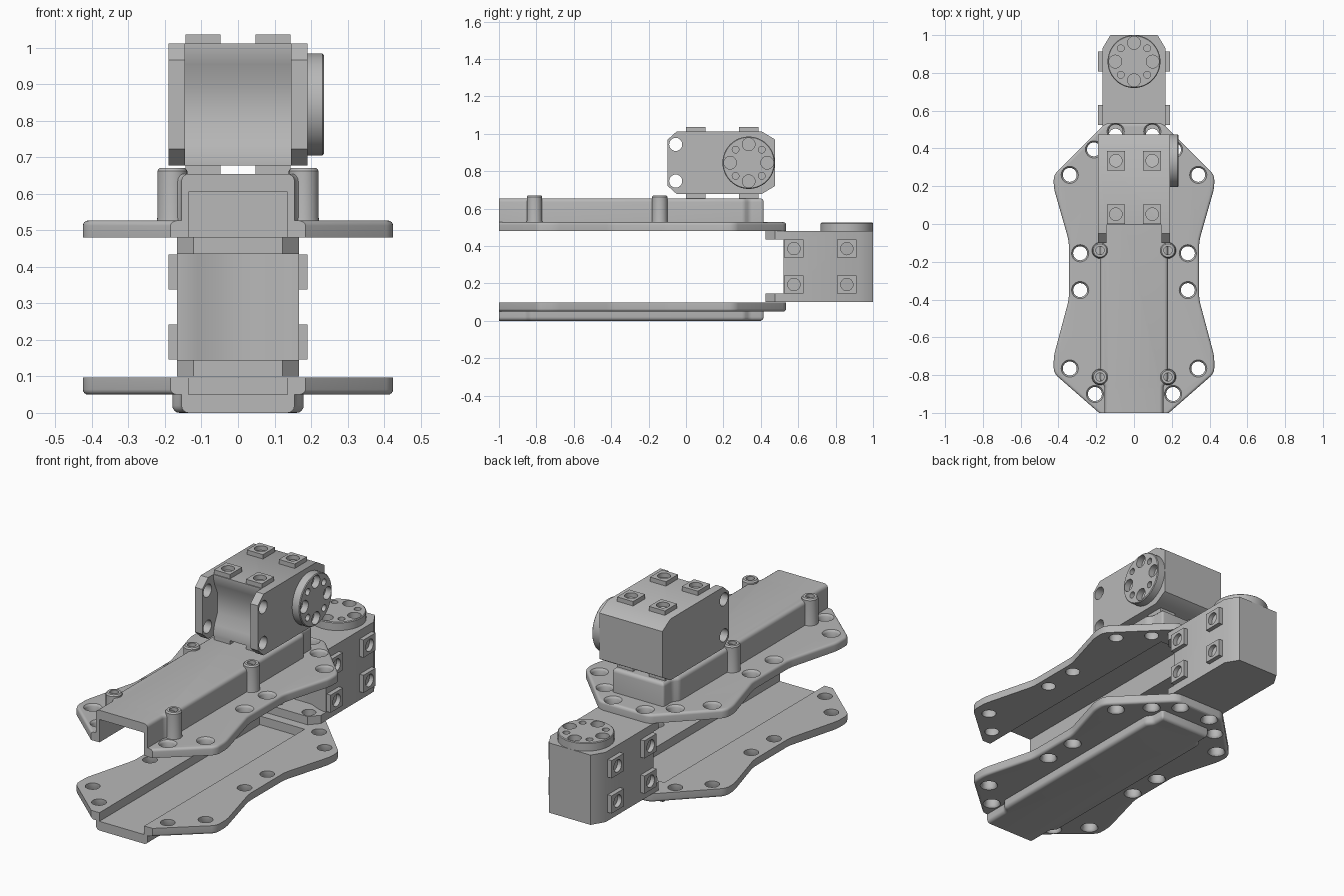
import bpy, bmesh, math
from mathutils import Matrix, Vector

if "Cube" in bpy.data.objects:
    bpy.data.objects.remove(bpy.data.objects["Cube"], do_unlink=True)

grey = bpy.data.materials.new("plain grey")
grey.use_nodes = True
colour = (0.48, 0.48, 0.48, 1)
grey.diffuse_color = colour
grey.node_tree.nodes["Principled BSDF"].inputs["Base Color"].default_value = colour

# Local x axis of a turned part, for cylinders lying sideways
SIDEWAYS = Matrix.Rotation(math.pi / 2, 4, 'Y')


def prism(bm, outline, lo, hi, basis=Matrix()):
    """Closed outline in local xy, extruded along local z."""
    n = len(outline)
    a, b = [[bm.verts.new(basis @ Vector((x, y, z))) for x, y in outline] for z in (lo, hi)]
    bm.faces.new(a[::-1])
    bm.faces.new(b)
    for i in range(n):
        j = (i + 1) % n
        bm.faces.new((a[i], a[j], b[j], b[i]))


def lathe(bm, profile, place, sides=32):
    """Solid of revolution about local z from (radius, height) pairs."""
    rings = []
    for r, z in profile:
        rings.append([bm.verts.new(place @ Vector((r * math.cos(math.tau * k / sides),
                      r * math.sin(math.tau * k / sides), z))) for k in range(sides)])
    bm.faces.new(rings[0][::-1])
    bm.faces.new(rings[-1])
    for a, b in zip(rings, rings[1:]):
        for k in range(sides):
            j = (k + 1) % sides
            bm.faces.new((a[k], a[j], b[j], b[k]))


def box(bm, centre, size):
    bmesh.ops.create_cube(bm, size=1, matrix=Matrix.Translation(centre) @ Matrix.Diagonal((*size, 1)))


def make(name, bm):
    bmesh.ops.recalc_face_normals(bm, faces=bm.faces)
    mesh = bpy.data.meshes.new(name)
    bm.to_mesh(mesh)
    bm.free()
    mesh.materials.append(grey)
    ob = bpy.data.objects.new(name, mesh)
    bpy.context.collection.objects.link(ob)
    return ob


def activate(ob):
    bpy.ops.object.select_all(action='DESELECT')
    ob.select_set(True)
    bpy.context.view_layer.objects.active = ob


def cut(ob, bm):
    cutter = make("cutter", bm)
    cutter.hide_render = True
    activate(ob)
    mod = ob.modifiers.new("cut", 'BOOLEAN')
    mod.operation, mod.solver, mod.object = 'DIFFERENCE', 'EXACT', cutter
    bpy.ops.object.modifier_apply(modifier=mod.name)
    bpy.data.objects.remove(cutter, do_unlink=True)


def smooth(ob):
    activate(ob)
    bpy.ops.object.shade_smooth_by_angle(angle=math.radians(32))


def mirrored(half):
    return half + [(-x, y) for x, y in reversed(half)]


def rounded_slab(name, half, lo, hi, corner, rim):
    """Slab with rounded corners and a rounded top rim, left open at the front."""
    bm = bmesh.new()
    prism(bm, mirrored(half), lo, hi)
    upright = [e for e in bm.edges if abs(e.verts[0].co.z - e.verts[1].co.z) > 0.01
               and e.verts[0].co.y > -0.99]
    bmesh.ops.bevel(bm, geom=upright, offset=corner, segments=4, profile=0.5, affect='EDGES')
    top = [e for e in bm.edges if all(abs(v.co.z - hi) < 1e-4 for v in e.verts)
           and not all(v.co.y < -0.999 for v in e.verts)]
    bmesh.ops.bevel(bm, geom=top, offset=rim, segments=4, profile=0.5, affect='EDGES')
    return make(name, bm)


# Body plates, each with a long hollow channel
PLATE = [(0.185, -1), (0.425, -0.79), (0.425, -0.70), (0.345, -0.40), (0.345, -0.09),
         (0.425, 0.19), (0.425, 0.26), (0.15, 0.535)]
CHANNEL = [(0.155, -1), (0.155, -0.86), (0.18, -0.83), (0.18, 0.31), (0.155, 0.34), (0.155, 0.415)]
HOLES = [(0.34, 0.26), (0.212, 0.395), (0.097, 0.49), (0.285, -0.155), (0.285, -0.35),
         (0.34, -0.765), (0.207, -0.9)]
THICK = 0.047


def shell(prefix, height, base, flip):
    plate = rounded_slab(prefix + "_plate", PLATE, 0, THICK, 0.025, 0.014)
    channel = rounded_slab(prefix + "_channel", CHANNEL, 0.035, height, 0.012, 0.02)
    # Bolt holes with softened rims
    bm = bmesh.new()
    for x, y in HOLES:
        for s in (-1, 1):
            lathe(bm, [(0.037, -0.05), (0.037, 0.035), (0.041, 0.042), (0.053, 0.055)],
                  Matrix.Translation((s * x, y, 0)), 24)
    cut(plate, bm)
    # Hollow running out through the front end
    for part in (plate, channel):
        bm = bmesh.new()
        floor = height - 0.05
        box(bm, (0, -0.36, (floor - 0.2) / 2), (0.27, 1.48, floor + 0.2))
        cut(part, bm)
    for part in (plate, channel):
        if flip:
            part.data.transform(Matrix.Diagonal((1, 1, -1, 1)))
            part.data.flip_normals()
        part.location.z = base
        smooth(part)


shell("upper", 0.175, 0.48, False)
shell("lower", 0.097, 0.097, True)

# Screw posts beside the upper channel
bm = bmesh.new()
for s in (-1, 1):
    for y in (-0.14, -0.81):
        lathe(bm, [(0.045, 0.515), (0.041, 0.535), (0.041, 0.663), (0.035, 0.671), (0.022, 0.671),
                   (0.022, 0.64)], Matrix.Translation((s * 0.18, y, 0)), 24)
smooth(make("screw_posts", bm))

# Motor body, lying with its shaft along x
yz = Matrix(((0, 0, 1, 0), (1, 0, 0, 0), (0, 1, 0, 0), (0, 0, 0, 1)))
W = 0.167
bm = bmesh.new()
prism(bm, [(-0.1, -0.122), (-0.05, -W), (0.405, -W), (0.475, -0.125),
           (0.475, 0.125), (0.405, W), (-0.05, W), (-0.1, 0.122)], -0.19, 0.19, yz)
body = make("upper_motor_body", bm)

# Hollow between the two mounting ears
bm = bmesh.new()
prism(bm, [(-0.2, -0.2), (-0.005, -0.2), (-0.005, -0.15), (0.005, -0.11), (0.03, -0.055),
           (0.03, 0.055), (0.005, 0.11), (-0.005, 0.15), (-0.005, 0.2), (-0.2, 0.2)],
      -0.145, 0.145, yz)
cut(body, bm)

# Holes through the ears
bm = bmesh.new()
for z in (-0.098, 0.098):
    lathe(bm, [(0.035, -0.3), (0.035, 0.3)], Matrix.Translation((0, -0.055, z)) @ SIDEWAYS, 24)
cut(body, bm)

# Round output disc with a ring of alternating holes
hub = Matrix.Translation((0.185, 0.335, 0)) @ SIDEWAYS
bm = bmesh.new()
lathe(bm, [(0.14, 0), (0.14, 0.046), (0.136, 0.05)], hub, 48)
disc = make("upper_motor_disc", bm)
bm = bmesh.new()
for k in range(8):
    a = k * math.pi / 4
    r = 0.018 if k % 2 else 0.034
    spot = Matrix.Translation((0.099 * math.cos(a), 0.099 * math.sin(a), 0))
    lathe(bm, [(r, 0.015), (r, 0.1)], hub @ spot, 24)
cut(disc, bm)

# Square mounting pads above and below
bm, drill = bmesh.new(), bmesh.new()
for s in (-1, 1):
    for x in (-0.096, 0.096):
        for y in (0.052, 0.335):
            box(bm, (x, y, s * 0.177), (0.096, 0.104, 0.028))
            lathe(drill, [(0.033, -0.05), (0.033, 0.05)], Matrix.Translation((x, y, s * 0.177)), 24)
pads = make("upper_motor_pads", bm)
cut(pads, drill)

# Place the upper motor, and a copy turned upright at the rear
upright = Matrix.Translation((0, 0.525, 0.29)) @ Matrix.Rotation(-math.pi / 2, 4, 'Y')
for part in (body, disc, pads):
    smooth(part)
    twin = part.copy()
    twin.name = part.name.replace("upper", "rear")
    bpy.context.collection.objects.link(twin)
    part.matrix_world = Matrix.Translation((0, 0, 0.845))
    twin.matrix_world = upright
